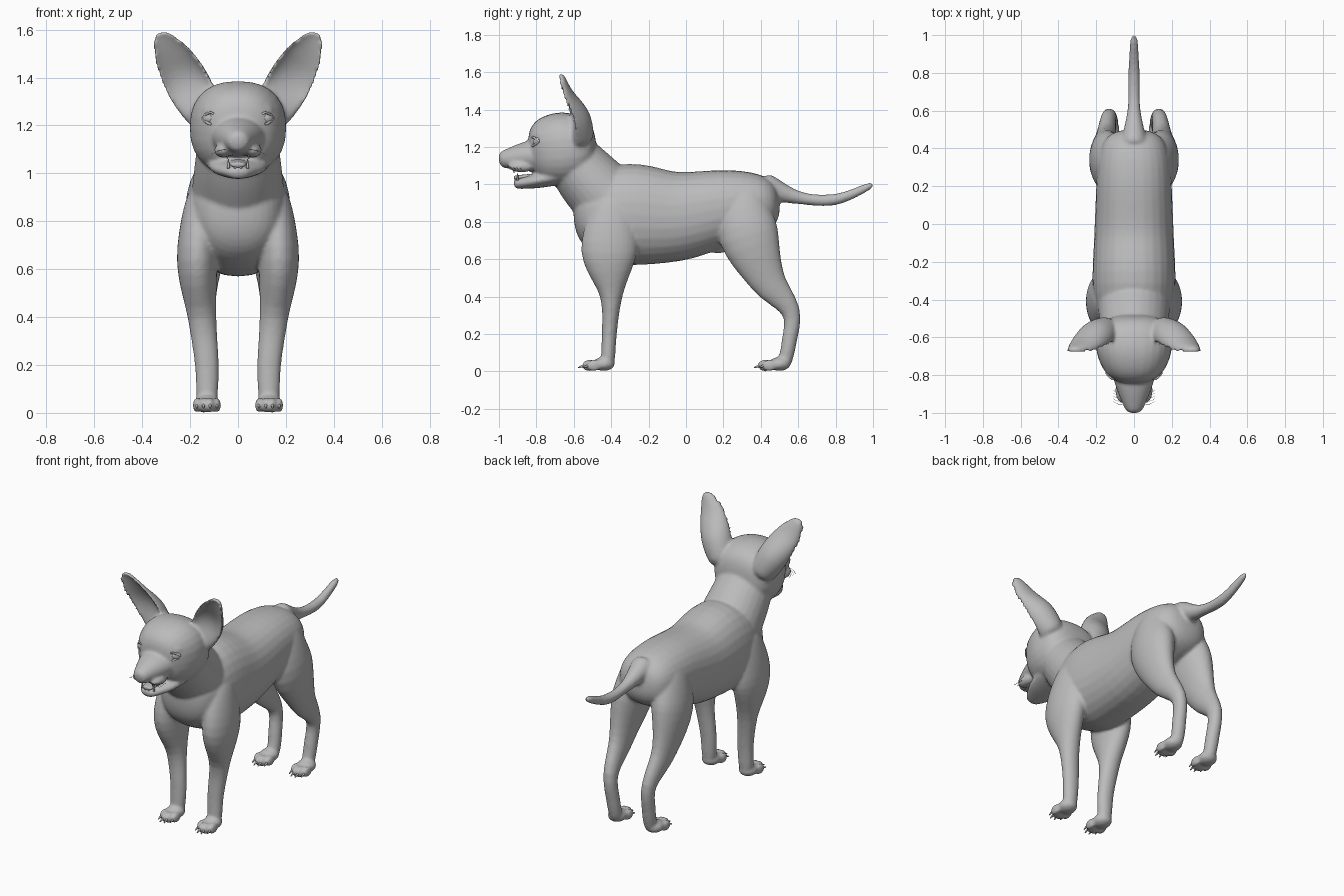
import bpy, bmesh, math
from mathutils import Vector, Matrix

if "Cube" in bpy.data.objects:
    bpy.data.objects.remove(bpy.data.objects["Cube"], do_unlink=True)

grey = bpy.data.materials.new("warm_grey")
grey.use_nodes = True
colour = (0.5, 0.5, 0.5, 1)
grey.diffuse_color = colour
grey.node_tree.nodes["Principled BSDF"].inputs["Base Color"].default_value = colour


def through(knots):
    """Smooth curve through evenly spaced numbers or points."""
    knots = [Vector(knot) if isinstance(knot, tuple) else knot for knot in knots]
    last = len(knots) - 1

    def at(t):
        i = max(0, min(int(t * last), last - 1))
        f = t * last - i
        a, b, c, d = (knots[min(max(i + n, 0), last)] for n in (-1, 0, 1, 2))
        bend = a * 2 - b * 5 + c * 4 - d
        twist = b * 3 - a - c * 3 + d
        return b + ((c - a) * f + bend * f ** 2 + twist * f ** 3) / 2
    return at


def loft(bm, spine, width, depth, x=(0,), blunt=12, square=1, hollow=None, sides=28, count=32):
    """Sweep an oval along a side-view spine, with domed ends; hollow scoops the front."""
    spine, width, depth, x = (through(knots) for knots in (spine, width, depth, x))
    scoop = through(hollow) if hollow else None

    def centre(t):
        return Vector((x(t), *spine(t)))

    rings = []
    for k in range(count + 1):
        t = (1 - math.cos(math.pi * k / count)) / 2
        tangent = (centre(min(t + .01, 1)) - centre(max(t - .01, 0))).normalized()
        across = Vector((1, 0, 0))
        across = (across - tangent * across.dot(tangent)).normalized()
        up = across.cross(tangent)
        dome = math.sqrt(max(0, 1 - abs(2 * t - 1) ** blunt))
        ring = []
        for j in range(sides):
            angle = math.tau * j / sides
            c, s = math.cos(angle), math.sin(angle)
            u = math.copysign(abs(c) ** square, c) * max(width(t) * dome, .001)
            v = math.copysign(abs(s) ** square, s) * max(depth(t) * dome, .001)
            if scoop:
                v = .008 - v * scoop(t) if s > 0 else v - .008
            ring.append(bm.verts.new(centre(t) + across * u + up * v))
        rings.append(ring)
    faces = [bm.faces.new(rings[0]), bm.faces.new(rings[-1][::-1])]
    for ring, following in zip(rings, rings[1:]):
        for j in range(sides):
            n = (j + 1) % sides
            faces.append(bm.faces.new((ring[j], following[j], following[n], ring[n])))
    bmesh.ops.recalc_face_normals(bm, faces=faces)


def ball(bm, centre, radii):
    bmesh.ops.create_uvsphere(bm, u_segments=20, v_segments=12, radius=1,
                              matrix=Matrix.Translation(centre) @ Matrix.Diagonal((*radii, 1)))


def mirror(bm):
    """Repeat everything built so far on the other side."""
    copy = bmesh.ops.duplicate(bm, geom=bm.verts[:] + bm.edges[:] + bm.faces[:])["geom"]
    bmesh.ops.scale(bm, vec=(-1, 1, 1), verts=[g for g in copy if isinstance(g, bmesh.types.BMVert)])
    bmesh.ops.reverse_faces(bm, faces=[g for g in copy if isinstance(g, bmesh.types.BMFace)])


def finish(name, bm, fuse=False):
    mesh = bpy.data.meshes.new(name)
    bm.to_mesh(mesh)
    bm.free()
    mesh.materials.append(grey)
    obj = bpy.data.objects.new(name, mesh)
    bpy.context.collection.objects.link(obj)
    bpy.ops.object.select_all(action='DESELECT')
    obj.select_set(True)
    bpy.context.view_layer.objects.active = obj
    if fuse:
        merge = obj.modifiers.new("merge", 'REMESH')
        merge.mode, merge.voxel_size = 'VOXEL', .009
        soften = obj.modifiers.new("soften", 'SMOOTH')
        soften.factor, soften.iterations = .5, 7
        for modifier in ("merge", "soften"):
            bpy.ops.object.modifier_apply(modifier=modifier)
    bpy.ops.object.shade_smooth()


body, claws, eyes, eyelids, whiskers, nose, teeth = (bmesh.new() for part in range(7))

# Front leg with shoulder
loft(body, [(-.38, .95), (-.41, .65), (-.4, .4), (-.41, .2), (-.42, .02)],
     x=[.14, .17, .15, .13, .13], width=[.07, .085, .06, .05, .045], depth=[.1, .15, .06, .04, .04])

# Hind leg with thigh and hock
loft(body, [(.31, 1), (.33, .75), (.43, .5), (.56, .32), (.55, .15), (.52, .02)],
     x=[.11, .15, .13, .12], width=[.07, .1, .06, .04, .04, .04],
     depth=[.1, .16, .1, .05, .04, .04])

# Paws with four toes and claws each
for y in (-.44, .5):
    ball(body, (.13, y, .04), (.055, .06, .037))
    for step in (-1.5, -.5, .5, 1.5):
        toe_x = .13 + step * .028
        toe_y = y - .08 + step ** 2 * .012
        ball(body, (toe_x, toe_y, .032), (.017, .04, .032))
        loft(claws, [(toe_y - .02, .035), (toe_y - .06, .02)], x=[toe_x],
             width=[.008, .003], depth=[.009, .003], sides=8, count=6)

# Ear, hollow towards the front
loft(body, [(-.56, 1.22), (-.61, 1.35), (-.66, 1.48), (-.68, 1.585)], x=[.13, .2, .27, .33],
     width=[.07, .095, .08, .03], depth=[.07, .09, .05, .02], hollow=[-1, .3, .8, .6])

# Brow and upper lip
ball(body, (.1, -.77, 1.265), (.05, .04, .025))
ball(body, (.06, -.88, 1.095), (.04, .07, .03))
mirror(body)

# Torso, neck, skull, muzzle and lower jaw
loft(body, [(-.6, .82), (-.33, .84), (-.05, .83), (.23, .88), (.5, .9)],
     width=[.2, .22, .21, .2, .2], depth=[.2, .27, .24, .2, .17], blunt=6, square=.9)
loft(body, [(-.35, .85), (-.53, 1.04), (-.69, 1.25)], width=[.2, .18, .15], depth=[.19, .17, .12])
loft(body, [(-.48, 1.2), (-.66, 1.19), (-.84, 1.17)],
     width=[.18, .2, .14], depth=[.15, .195, .16], blunt=4, square=.85)
loft(body, [(-.7, 1.16), (-.85, 1.15), (-1, 1.13)], width=[.14, .1, .04], depth=[.1, .08, .04])
loft(body, [(-.66, 1.05), (-.8, 1.02), (-.92, 1)], width=[.14, .11, .04], depth=[.05, .04, .025])

# Tail and belly bump
tail = [.08, .035, .03, .02]
loft(body, [(.4, 1), (.6, .93), (.8, .92), (1, 1)], width=tail, depth=tail)
ball(body, (0, .17, .68), (.035, .07, .05))
finish("body", body, fuse=True)

# Eyes with slim lids
ball(eyes, (.115, -.785, 1.23), (.034, .034, .03))
for lift in (-.024, .024):
    loft(eyelids, [(-.8, 1.23), (-.82, 1.23 + lift), (-.785, 1.23)], x=[.08, .115, .15],
         width=[.006], depth=[.006], sides=8, count=12)

# Whiskers
for row in range(5):
    y = -.95 + row * .015
    loft(whiskers, [(y, 1.1), (y - .005, 1.095), (y + .01, 1.08)], x=[.045, .08, .11],
         width=[.001], depth=[.001], sides=4, count=6)

# Nose with nostril wings
ball(nose, (.01, -.972, 1.138), (.03, .026, .026))
ball(nose, (.026, -.972, 1.13), (.018, .022, .018))

# Teeth: lower fang, upper fang and small front tooth
for x, y, root, tip in ((.04, -.9, 1.02, 1.06), (.045, -.92, 1.09, 1.06), (.012, -.91, 1.02, 1.04)):
    loft(teeth, [(y, root), (y, tip)], x=[x], width=[.007, .002], depth=[.007, .002],
         sides=8, count=6)

for name, part in (("claws", claws), ("eyes", eyes), ("eyelids", eyelids),
                   ("whiskers", whiskers), ("nose", nose), ("teeth", teeth)):
    mirror(part)
    finish(name, part)

# Tongue
tongue = bmesh.new()
loft(tongue, [(-.78, 1.05), (-.92, 1.035)], width=[.05, .03], depth=[.012])
finish("tongue", tongue)
